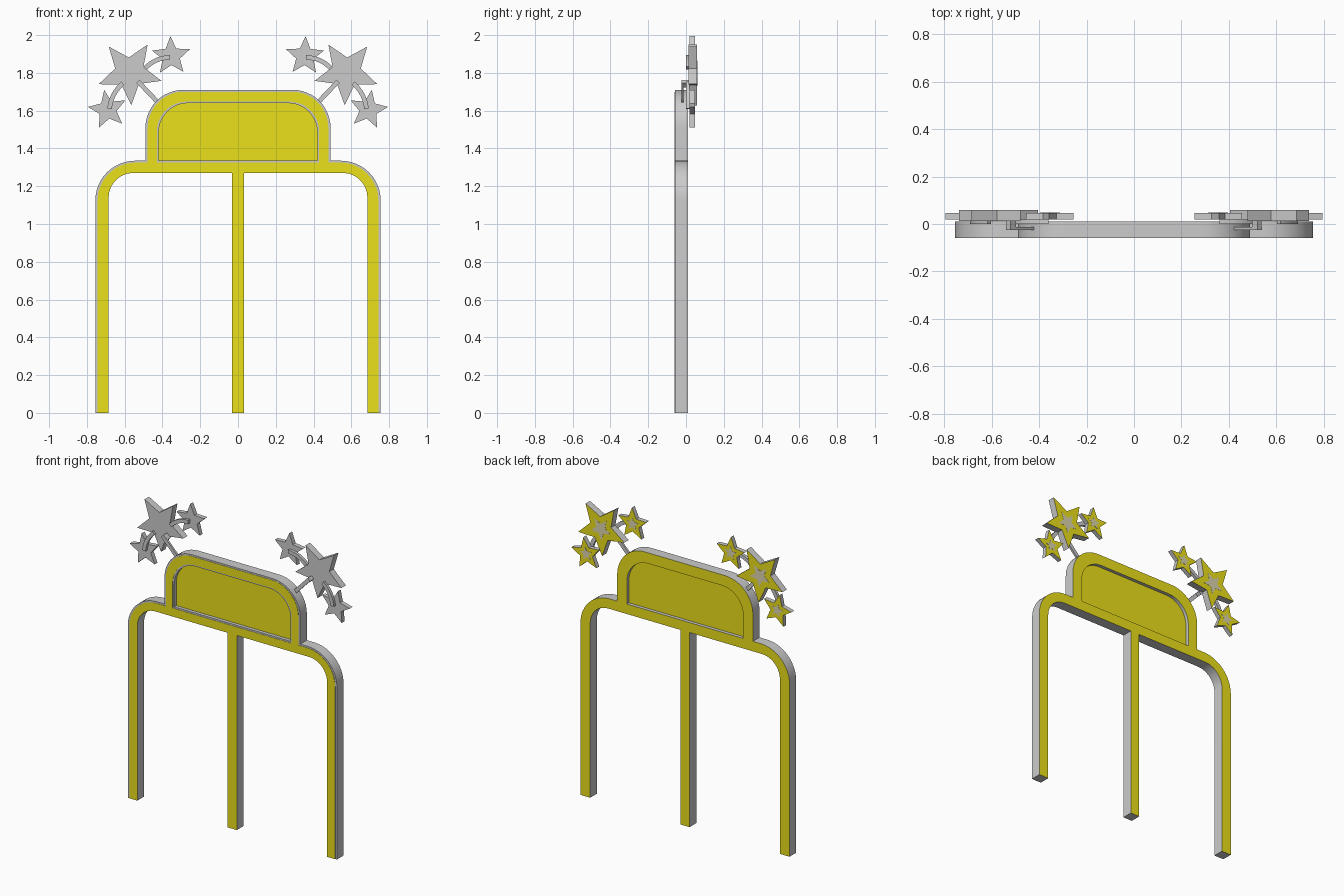
import bpy, bmesh
from math import sin, cos, pi, radians

if "Cube" in bpy.data.objects:
    bpy.data.objects.remove(bpy.data.objects["Cube"])


def material(name, rgb):
    m = bpy.data.materials.new(name)
    m.diffuse_color = (*rgb, 1)
    m.use_nodes = True
    m.node_tree.nodes["Principled BSDF"].inputs["Base Color"].default_value = m.diffuse_color
    return m


GREY = material("grey", (0.6, 0.6, 0.58))
YELLOW = material("yellow", (0.83, 0.75, 0.01))
TAN = material("pale_tan", (0.72, 0.66, 0.42))


def prism(name, pts, y0, y1, front=GREY, back=GREY, smooth=False):
    """Extrude an x/z outline from y0 to y1 with separate cap colours."""
    bm = bmesh.new()
    face = bm.faces.new([bm.verts.new((x, y0, z)) for x, z in pts])
    ext = bmesh.ops.extrude_face_region(bm, geom=[face], use_keep_orig=True)
    moved = [g for g in ext["geom"] if isinstance(g, bmesh.types.BMVert)]
    bmesh.ops.translate(bm, verts=moved, vec=(0, y1 - y0, 0))
    bmesh.ops.recalc_face_normals(bm, faces=bm.faces)
    for f in bm.faces:
        f.material_index = 1 if f.normal.y < -0.9 else 2 if f.normal.y > 0.9 else 0
    me = bpy.data.meshes.new(name)
    bm.to_mesh(me)
    bm.free()
    for m in (GREY, front, back):
        me.materials.append(m)
    ob = bpy.data.objects.new(name, me)
    bpy.context.collection.objects.link(ob)
    if smooth:
        bpy.ops.object.select_all(action='DESELECT')
        ob.select_set(True)
        bpy.context.view_layer.objects.active = ob
        bpy.ops.object.shade_smooth_by_angle(angle=radians(30))
    return ob


def hump(hw, top, r, z0, n=12):
    """Open outline with rounded top corners, left foot to right foot."""
    left = [(-hw + r - r * cos(a), top - r + r * sin(a))
            for a in (i * pi / 2 / n for i in range(n + 1))]
    return [(-hw, z0)] + left + [(-x, z) for x, z in reversed(left)] + [(hw, z0)]


def arch(outer, inner, z0):
    return hump(*outer, z0) + hump(*inner, z0)[::-1]


def star(cx, cz, r, base, ratio=0.45):
    return [(cx + q * cos(a), cz + q * sin(a)) for q, a in
            ((r if i % 2 == 0 else r * ratio, radians(base + 36 * i)) for i in range(10))]


def ribbon(a, b, c, w, n=8):
    """Strip of width w along a quadratic curve."""
    one, two = [], []
    for i in range(n + 1):
        t = i / n
        p = [(1 - t) ** 2 * a[k] + 2 * t * (1 - t) * b[k] + t * t * c[k] for k in (0, 1)]
        d = [(1 - t) * (b[k] - a[k]) + t * (c[k] - b[k]) for k in (0, 1)]
        s = w / 2 / (d[0] ** 2 + d[1] ** 2) ** 0.5
        one.append((p[0] - d[1] * s, p[1] + d[0] * s))
        two.append((p[0] + d[1] * s, p[1] - d[0] * s))
    return one + two[::-1]


# Main frame with two outer legs, plus yellow facing inside a thin grey rim
prism("leg_frame", arch((0.755, 1.335, 0.21), (0.685, 1.27, 0.13), 0), -0.058, 0.01,
      GREY, YELLOW, True)
prism("leg_frame_facing", arch((0.743, 1.325, 0.2), (0.685, 1.27, 0.13), 0),
      -0.06, -0.058, YELLOW)

# Centre leg
prism("centre_leg", [(-0.033, 0), (0.033, 0), (0.033, 1.27), (-0.033, 1.27)],
      -0.06, 0.01, YELLOW, YELLOW)

# Sign frame and recessed panel
prism("sign_frame", arch((0.49, 1.71, 0.2), (0.42, 1.64, 0.155), 1.335), -0.058, 0.01,
      GREY, YELLOW, True)
prism("sign_frame_facing", arch((0.478, 1.7, 0.19), (0.43, 1.648, 0.16), 1.325),
      -0.06, -0.058, YELLOW)
prism("sign_panel", hump(0.425, 1.645, 0.155, 1.33), -0.036, -0.012, YELLOW, YELLOW)

# Star clusters on both sides: centre x, centre z, radius, tip angle, back y
STARS = {"large_star": (-0.574, 1.803, 0.175, 57, 0.013, 0.06),
         "upper_star": (-0.354, 1.889, 0.106, 92, 0.018, 0.048),
         "lower_star": (-0.69, 1.605, 0.106, 100, 0.018, 0.048)}
ARMS = {"star_pole": ((-0.425, 1.645), (-0.475, 1.698), (-0.53, 1.755), -0.025, -0.012),
        "pole_bracket": ((-0.505, 1.73), (-0.515, 1.74), (-0.53, 1.755), -0.02, 0.02),
        "upper_arm": ((-0.49, 1.825), (-0.44, 1.88), (-0.36, 1.882), 0.0, 0.019),
        "lower_arm": ((-0.61, 1.745), (-0.672, 1.69), (-0.68, 1.61), 0.0, 0.019)}
for side, s in (("left", 1), ("right", -1)):
    def flip(pts):
        return [(x * s, z) for x, z in pts]
    for name, (x, z, r, base, y0, y1) in STARS.items():
        prism(f"{side}_{name}", flip(star(x, z, r, base)), y0, y1 - 0.001, GREY, YELLOW)
        # Pale inset star on the back
        prism(f"{side}_{name}_inset", flip(star(x, z, r * 0.42, base)),
              y1 - 0.002, y1, GREY, TAN)
    for name, (a, b, c, y0, y1) in ARMS.items():
        prism(f"{side}_{name}", flip(ribbon(a, b, c, 0.024)), y0, y1)
